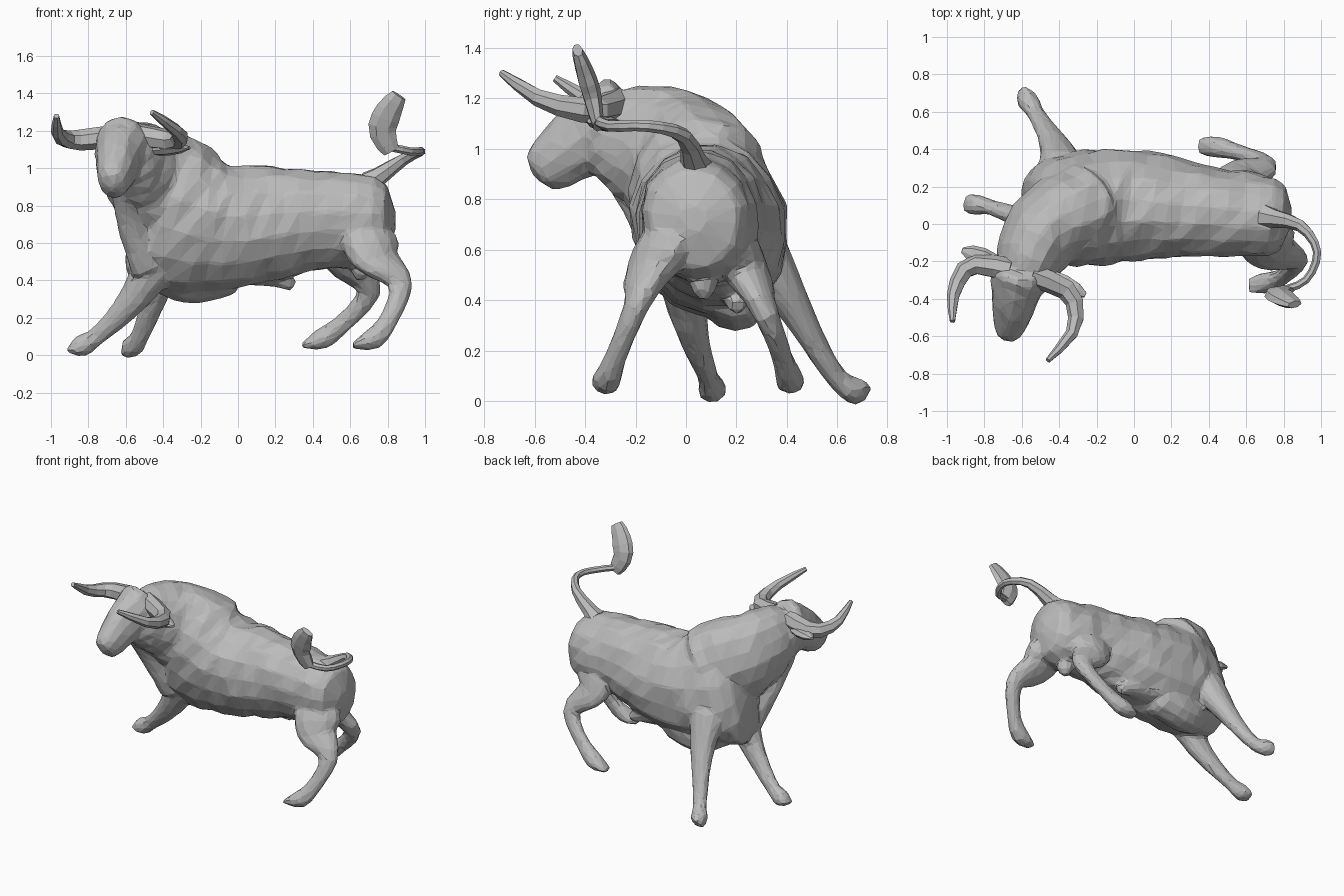
import bpy, bmesh, math, random
from mathutils import Vector

random.seed(4)

if "Cube" in bpy.data.objects:
    bpy.data.objects.remove(bpy.data.objects["Cube"], do_unlink=True)

STONE = (0.5, 0.5, 0.5, 1)
grey = bpy.data.materials.new("stone grey")
grey.use_nodes = True
grey.diffuse_color = STONE
grey.node_tree.nodes["Principled BSDF"].inputs["Base Color"].default_value = STONE


def bump(t, centre, spread):
    """Bell shaped swelling along a part."""
    return math.exp(-((t - centre) / spread) ** 2)


def rounded(t):
    """Full along the middle, rounded off at both ends."""
    return math.sqrt(1.05 - abs(2 * t - 1) ** 8)


def buried(t):
    """Slim start that stays inside the neighbouring part."""
    return min(1, 0.55 + 3 * t)


def spline(points, t):
    """Point at t on a smooth curve through the given points."""
    last = len(points) - 1
    i = min(int(t * last), last - 1)
    u = t * last - i
    before, start, end, after = (Vector(points[max(0, min(last, i + k))]) for k in (-1, 0, 1, 2))
    leave, arrive = (end - before) / 2, (after - start) / 2
    bend = 3 * (end - start) - 2 * leave - arrive
    turn = 2 * (start - end) + leave + arrive
    return start + leave * u + bend * u ** 2 + turn * u ** 3


def tube(bm, points, width, height, up=(0, 0, 1), sides=12, steps=12):
    """Closed, roughly hewn tube on a spline; width and height are rules of t from 0 to 1."""
    path = [spline(points, i / steps) for i in range(steps + 1)]
    rings = []
    for i, centre in enumerate(path):
        along = (path[min(i + 1, steps)] - path[max(i - 1, 0)]).normalized()
        side = along.cross(Vector(up)).normalized()
        across = side * width(i / steps)
        upward = side.cross(along) * height(i / steps)
        ring = []
        for k in range(sides):
            a = math.tau * k / sides
            rough = random.uniform(0.96, 1.04)
            ring.append(bm.verts.new(centre + (across * math.cos(a) + upward * math.sin(a)) * rough))
        rings.append(ring)
    for ring, following in zip(rings, rings[1:]):
        for k in range(sides):
            n = (k + 1) % sides
            bm.faces.new((ring[k], ring[n], following[n], following[k]))
    bm.faces.new(rings[0][::-1])
    bm.faces.new(rings[-1])


def finish(name, bm):
    bmesh.ops.recalc_face_normals(bm, faces=bm.faces)
    mesh = bpy.data.meshes.new(name)
    bm.to_mesh(mesh)
    bm.free()
    mesh.materials.append(grey)
    obj = bpy.data.objects.new(name, mesh)
    bpy.context.collection.objects.link(obj)
    return obj


def part(name, points, width, height, up=(0, 0, 1), steps=7):
    bm = bmesh.new()
    tube(bm, points, width, height, up, sides=7, steps=steps)
    finish(name, bm)


def leg(bm, points, taper, haunch):
    """Heavy at the top, slim shank, swollen fetlock and a flattened toe."""
    def thickness(t):
        return (0.036 + 0.11 * (1 - t) ** taper + 0.022 * bump(t, 0.85, 0.12)) * buried(t)

    def depth(t):
        return thickness(t) * min(1.2 + haunch * bump(t, 0.25, 0.2), 0.3 + 4 * (1 - t))

    tube(bm, points, thickness, depth, up=(-1, 0, 0.5), steps=16)


def horn_thickness(t):
    return 0.065 - 0.05 * t ** 1.5


def ear_width(t):
    return 0.015 + 0.04 * math.sin(math.pi * t)


def ear_depth(t):
    return ear_width(t) * 0.6


def tail_thickness(t):
    return 0.022 + 0.045 * (1 - t) ** 5


body = bmesh.new()

# Trunk, rolled so the back leans to the right
tube(body, [(0.84, 0.03, 0.72), (0.37, 0.07, 0.72), (-0.1, 0.1, 0.69), (-0.55, 0.03, 0.79)],
     lambda t: (0.22 + 0.08 * bump(t, 0.7, 0.3)) * rounded(t),
     lambda t: (0.25 + 0.06 * bump(t, 0.55, 0.22) + 0.18 * bump(t, 0.9, 0.2)) * rounded(t),
     up=(0, -0.27, 1), sides=16, steps=20)

# Neck
tube(body, [(-0.18, 0.13, 0.77), (-0.48, -0.05, 0.96), (-0.6, -0.32, 1.07)],
     lambda t: (0.25 - 0.12 * t ** 2) * buried(t), lambda t: (0.32 - 0.15 * t ** 2) * buried(t), sides=16)

# Head and muzzle
tube(body, [(-0.6, -0.2, 1.13), (-0.64, -0.41, 1.03), (-0.67, -0.6, 0.89)],
     lambda t: (0.175 - 0.11 * t) * rounded(t), lambda t: (0.2 - 0.11 * t) * rounded(t))

# Dewlap and brisket
tube(body, [(-0.63, -0.3, 0.9), (-0.58, -0.17, 0.72), (-0.48, -0.05, 0.47)],
     lambda t: 0.03 + 0.05 * t, lambda t: 0.05 + 0.05 * t, up=(-1, -0.5, 0))
tube(body, [(0, 0.18, 0.46), (-0.27, 0.19, 0.41), (-0.46, 0.08, 0.52)],
     lambda t: 0.13 * rounded(t), lambda t: 0.13 * rounded(t))

# Front legs: shoulder, knee, fetlock, toe
leg(body, [(-0.36, -0.03, 0.62), (-0.56, 0.02, 0.3), (-0.77, 0.09, 0.09), (-0.91, 0.11, 0.025)],
    taper=3, haunch=0)
leg(body, [(-0.36, 0.25, 0.7), (-0.43, 0.43, 0.37), (-0.53, 0.6, 0.09), (-0.61, 0.72, 0.025)],
    taper=3, haunch=0)

# Hind legs: hip, stifle, hock, fetlock, toe
leg(body, [(0.68, -0.04, 0.68), (0.74, -0.14, 0.52), (0.87, -0.2, 0.37),
           (0.76, -0.3, 0.12), (0.61, -0.33, 0.05)], taper=3, haunch=0.5)
leg(body, [(0.6, 0.15, 0.66), (0.58, 0.24, 0.51), (0.7, 0.32, 0.34),
           (0.5, 0.4, 0.12), (0.34, 0.42, 0.05)], taper=3, haunch=0.5)

# Belly sheath and pouch
tube(body, [(0, 0.18, 0.47), (0.18, 0.2, 0.43), (0.3, 0.2, 0.37)],
     lambda t: 0.1 - 0.07 * t, lambda t: 0.1 - 0.07 * t)
tube(body, [(0.66, 0.07, 0.55), (0.65, 0.07, 0.4)],
     ear_width, ear_width, up=(1, 0, 0))

# Fuse the hide, then reduce it to irregular flat facets
hide = finish("body", body)
fuse = hide.modifiers.new("fuse", "REMESH")
fuse.mode = "VOXEL"
fuse.voxel_size = 0.014
soften = hide.modifiers.new("soften", "SMOOTH")
soften.iterations = 6
facet = hide.modifiers.new("facet", "DECIMATE")
facet.ratio = 0.05

# Horns
part("right_horn", [(-0.66, -0.25, 1.17), (-0.87, -0.22, 1.15), (-0.96, -0.36, 1.18), (-0.97, -0.52, 1.28)],
     horn_thickness, horn_thickness)
part("left_horn", [(-0.55, -0.27, 1.18), (-0.34, -0.37, 1.15), (-0.32, -0.56, 1.19), (-0.46, -0.73, 1.3)],
     horn_thickness, horn_thickness)

# Ears
part("right_ear", [(-0.7, -0.22, 1.13), (-0.92, -0.14, 1.14)], ear_width, ear_depth, steps=4)
part("left_ear", [(-0.5, -0.26, 1.09), (-0.26, -0.38, 1.11)], ear_width, ear_depth, steps=4)

# Tail and tuft
part("tail", [(0.7, 0.04, 0.92), (0.89, -0.01, 1.05), (0.98, -0.15, 1.09), (0.92, -0.3, 1.09), (0.78, -0.36, 1.12)],
     tail_thickness, tail_thickness, steps=12)
part("tail_tuft", [(0.82, -0.35, 1.09), (0.77, -0.37, 1.2), (0.8, -0.4, 1.3), (0.86, -0.43, 1.39)],
     lambda t: 0.02 + 0.02 * math.sin(math.pi * t), lambda t: 0.045 + 0.035 * math.sin(math.pi * t),
     up=(1, 0, 0))
